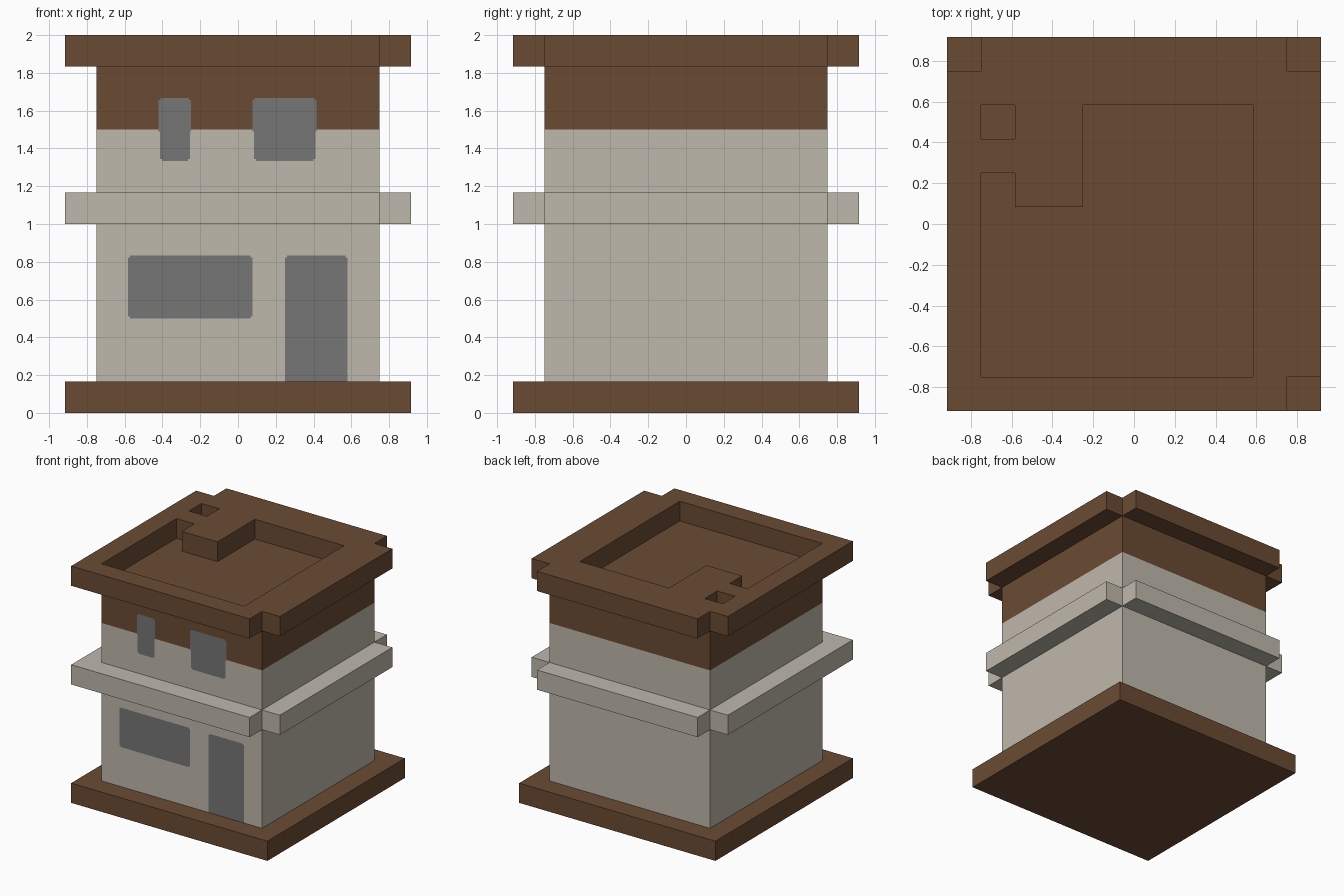
import bpy, bmesh

cube = bpy.data.objects.get("Cube")
if cube:
    bpy.data.objects.remove(cube, do_unlink=True)

U = 1 / 12          # design grid step
OUT = 11 * U        # overhang half width
WALL = 9 * U        # wall half width


def make_material(name, srgb):
    lin = [((c / 255 + 0.055) / 1.055) ** 2.4 for c in srgb] + [1.0]
    m = bpy.data.materials.new(name)
    m.use_nodes = True
    m.diffuse_color = lin
    bsdf = next(n for n in m.node_tree.nodes if n.type == 'BSDF_PRINCIPLED')
    bsdf.inputs["Base Color"].default_value = lin
    bsdf.inputs["Roughness"].default_value = 0.9
    return m


brown = make_material("brown_wood", (106, 75, 52))
beige = make_material("beige_plaster", (191, 184, 172))
grey = make_material("grey_opening", (118, 118, 118))


def slab(name, loops, z0, z1, mat):
    """Extruded flat plan; inner loops become holes."""
    cu = bpy.data.curves.new(name, 'CURVE')
    cu.dimensions = '2D'
    cu.fill_mode = 'BOTH'
    cu.extrude = (z1 - z0) / 2
    for pts in loops:
        sp = cu.splines.new('POLY')
        sp.points.add(len(pts) - 1)
        for p, (x, y) in zip(sp.points, pts):
            p.co = (x, y, 0, 1)
        sp.use_cyclic_u = True
        sp.use_smooth = False
    cu.materials.append(mat)
    ob = bpy.data.objects.new(name, cu)
    ob.location.z = (z0 + z1) / 2
    bpy.context.collection.objects.link(ob)
    bpy.ops.object.select_all(action='DESELECT')
    ob.select_set(True)
    bpy.context.view_layer.objects.active = ob
    bpy.ops.object.convert(target='MESH')
    ob = bpy.context.view_layer.objects.active
    bm = bmesh.new()
    bm.from_mesh(ob.data)
    bmesh.ops.remove_doubles(bm, verts=bm.verts, dist=1e-5)
    bmesh.ops.recalc_face_normals(bm, faces=bm.faces)
    bm.to_mesh(ob.data)
    bm.free()
    ob.data.shade_flat()
    return ob


def on_grid(*pts):
    return [(x * U, y * U) for x, y in pts]


# Plans: square base, and overhang with three notched corners
square = on_grid((-11, -11), (11, -11), (11, 11), (-11, 11))
notched = on_grid((-11, -11), (9, -11), (9, -9), (11, -9), (11, 9), (9, 9),
                  (9, 11), (-9, 11), (-9, 9), (-11, 9))
roof_well = on_grid((-9, -9), (7, -9), (7, 7), (-3, 7), (-3, 1), (-7, 1),
                    (-7, 3), (-9, 3))
chimney_hole = on_grid((-9, 5), (-7, 5), (-7, 7), (-9, 7))

slab("base", [square], 0, 2 * U, brown)
slab("middle_ledge", [notched], 12 * U, 14 * U, beige)
slab("roof", [notched, roof_well, chimney_hole], 22 * U, 24 * U, brown)

# Walls, with openings cut into the front face: x0, x1, z0, z1
C = 0.01            # small corner step
openings = [
    (0.25, 0.58, 2 * U - C, 10 * U),        # door
    (-0.583, 0.077, 6 * U, 10 * U),         # shop window
    (-0.42, -0.25, 1.48, 20 * U),           # narrow window, upper part
    (-0.412, -0.255, 16 * U, 1.5),          # narrow window, lower part
    (0.078, 0.416, 1.48, 20 * U),           # wide window, upper part
    (0.085, 0.41, 16 * U, 1.5),             # wide window, lower part
]

bm = bmesh.new()
bmesh.ops.create_cube(bm, size=1)
for v in bm.verts:
    v.co.x *= 2 * WALL
    v.co.y *= 2 * WALL
    v.co.z = 22 * U if v.co.z > 0 else 2 * U


def is_front(f):
    return f.normal.y < -0.9


def cut(axis, value, front_only=True):
    faces = [f for f in bm.faces if is_front(f) or not front_only]
    edges = {e for f in faces for e in f.edges}
    verts = {v for f in faces for v in f.verts}
    co, no = [0, 0, 0], [0, 0, 0]
    co[axis], no[axis] = value, 1
    bmesh.ops.bisect_plane(bm, geom=faces + list(edges) + list(verts),
                           dist=1e-5, plane_co=co, plane_no=no)
    bm.normal_update()


bm.normal_update()
cut(2, 18 * U, front_only=False)
xs, zs = set(), set()
for x0, x1, z0, z1 in openings:
    xs.update((x0, x0 + C, x1 - C, x1))
    zs.update((z0, z0 + C, z1 - C, z1))
for x in sorted(xs):
    cut(0, x)
for z in sorted(zs):
    if z > 2 * U + 0.001:
        cut(2, z)


def in_opening(p):
    for x0, x1, z0, z1 in openings:
        if x0 < p.x < x1 and z0 < p.z < z1:
            side = p.x < x0 + C or p.x > x1 - C
            end = p.z < z0 + C or p.z > z1 - C
            if not (side and end):
                return True
    return False


# Colour by height, then openings on the front
for f in bm.faces:
    p = f.calc_center_median()
    f.material_index = 1 if p.z > 18 * U else 0
    if is_front(f) and in_opening(p):
        f.material_index = 2

me = bpy.data.meshes.new("walls")
bm.to_mesh(me)
bm.free()
for m in (beige, brown, grey):
    me.materials.append(m)
bpy.context.collection.objects.link(bpy.data.objects.new("walls", me))
